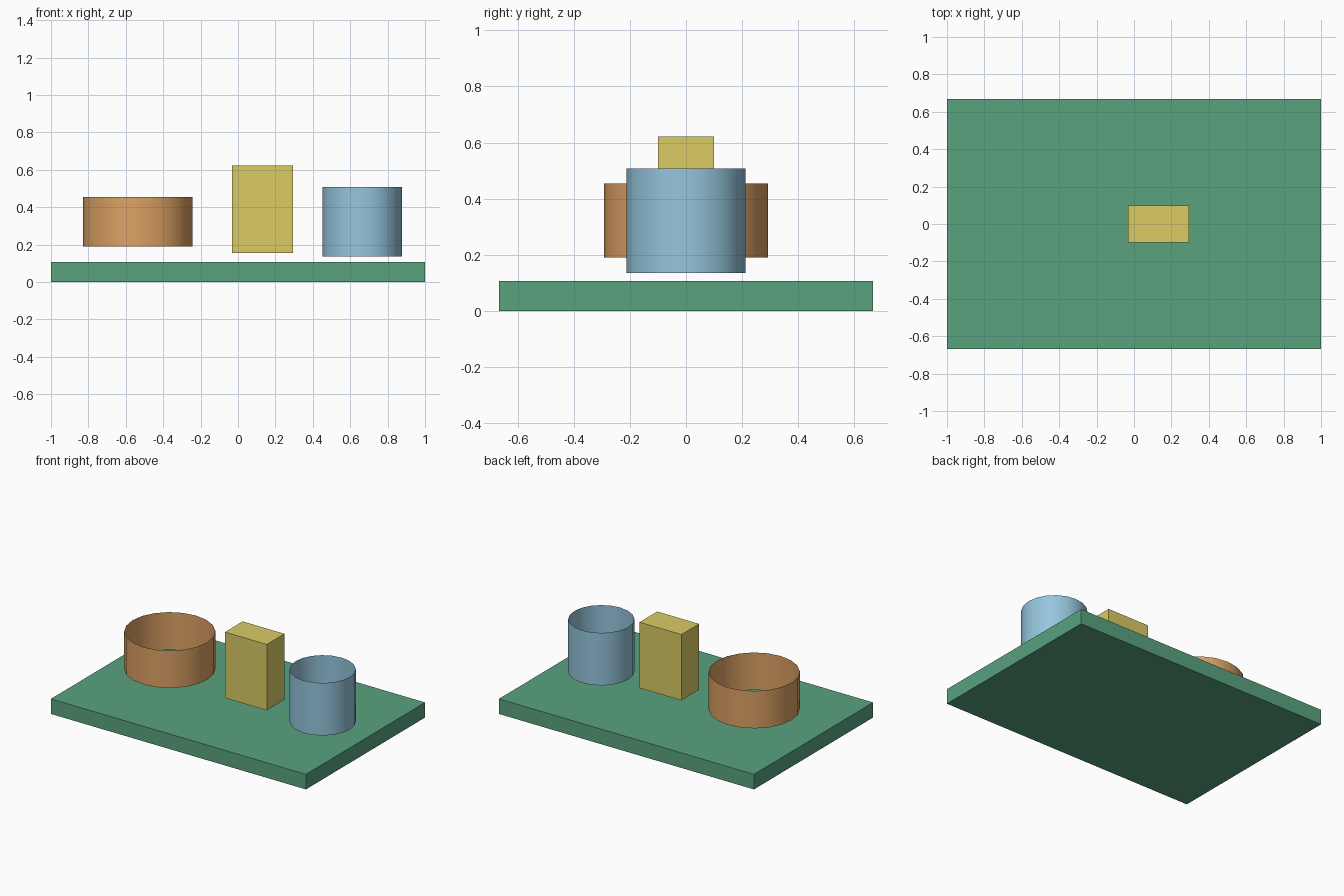
import bpy

if "Cube" in bpy.data.objects:
    bpy.data.objects.remove(bpy.data.objects["Cube"])


def paint(obj, name, rgb):
    mat = bpy.data.materials.new(name)
    mat.diffuse_color = (*rgb, 1)
    mat.use_nodes = True
    mat.node_tree.nodes["Principled BSDF"].inputs["Base Color"].default_value = mat.diffuse_color
    obj.data.materials.append(mat)


def block(name, x0, x1, half_y, z0, z1, rgb):
    bpy.ops.mesh.primitive_cube_add(size=1, location=((x0 + x1) / 2, 0, (z0 + z1) / 2))
    obj = bpy.context.object
    obj.name = name
    obj.scale = (x1 - x0, 2 * half_y, z1 - z0)
    bpy.ops.object.transform_apply(location=False, rotation=False, scale=True)
    paint(obj, name + "_colour", rgb)


def open_tube(name, x, radius, z0, z1, rgb):
    # Thin sleeve, open at both ends
    bpy.ops.mesh.primitive_cylinder_add(vertices=20, radius=radius, depth=z1 - z0,
                                        end_fill_type='NOTHING',
                                        location=(x, 0, (z0 + z1) / 2))
    obj = bpy.context.object
    obj.name = name
    bpy.ops.object.shade_smooth_by_angle()
    paint(obj, name + "_colour", rgb)


# Base slab
block("base_slab", -1, 1, 0.667, 0, 0.107, (0.10, 0.36, 0.21))
# Upright block in the middle
block("middle_block", -0.033, 0.295, 0.099, 0.155, 0.622, (0.70, 0.60, 0.13))
# Wide and narrow sleeves hovering over the slab
open_tube("wide_sleeve", -0.535, 0.293, 0.19, 0.455, (0.72, 0.36, 0.13))
open_tube("narrow_sleeve", 0.664, 0.2125, 0.136, 0.508, (0.30, 0.56, 0.72))
